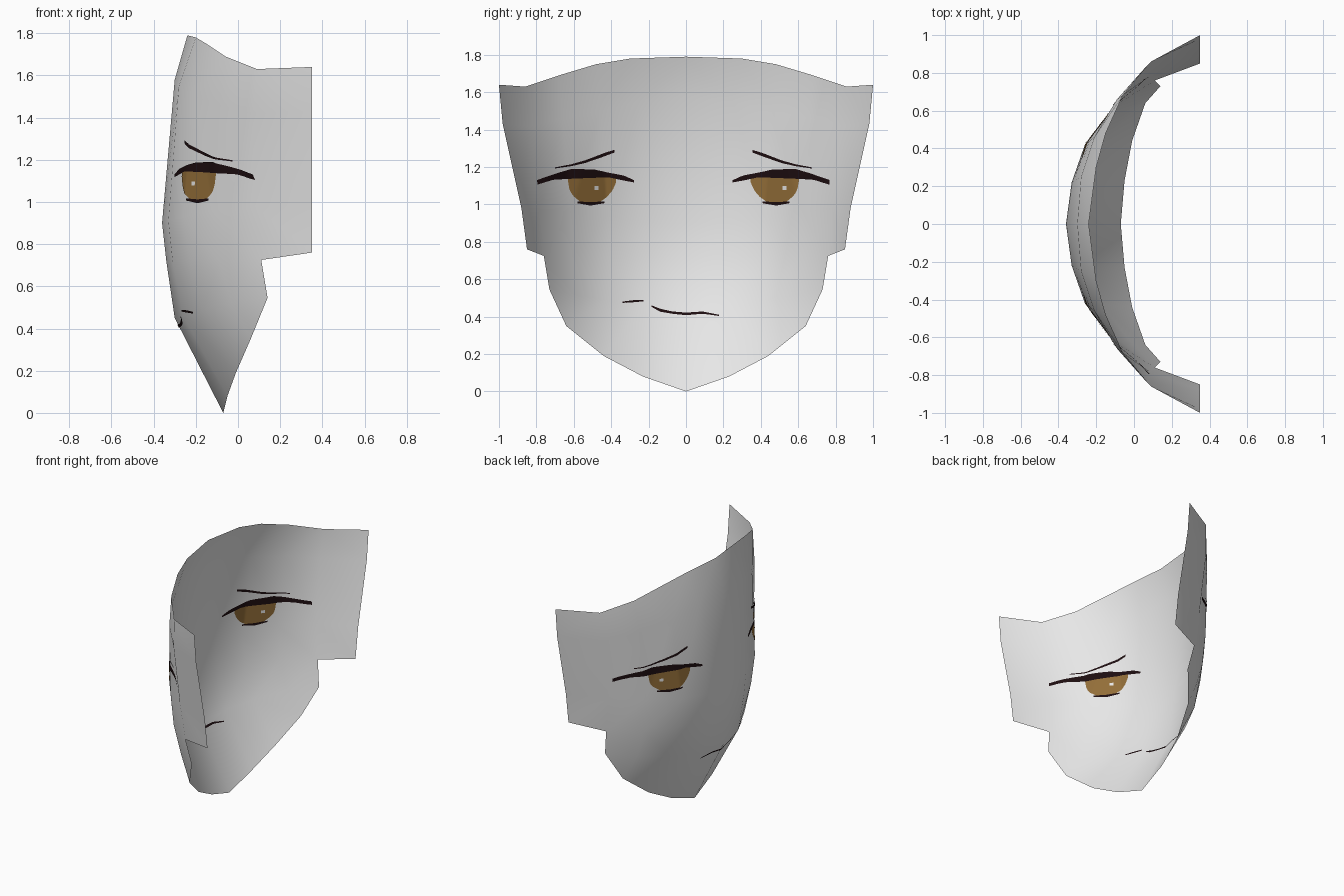
import bpy, bmesh
from mathutils import Vector
from mathutils.bvhtree import BVHTree

cube = bpy.data.objects.get("Cube")
if cube:
    bpy.data.objects.remove(cube)


def material(name, rgb):
    m = bpy.data.materials.new(name)
    m.use_nodes = True
    m.diffuse_color = (*rgb, 1)
    m.node_tree.nodes["Principled BSDF"].inputs["Base Color"].default_value = (*rgb, 1)
    return m


pale = material("pale grey", (0.8, 0.8, 0.8))
dark = material("dark brown", (0.012, 0.004, 0.005))
amber = material("amber", (0.29, 0.155, 0.04))
white = material("eye glint", (0.85, 0.85, 0.85))


def add_object(name, bm, mat):
    mesh = bpy.data.meshes.new(name)
    bm.to_mesh(mesh)
    mesh.materials.append(mat)
    mesh.shade_smooth()
    obj = bpy.data.objects.new(name, mesh)
    bpy.context.collection.objects.link(obj)
    return obj


# Half cross-sections of the face sheet, top to chin: (y, z, x) from the middle outwards
rows = [
    [(0, 1.79, -.24), (.3, 1.78, -.2), (.48, 1.75, -.15), (.68, 1.69, -.06), (.86, 1.63, .09), (1, 1.64, .35)],
    [(0, 1.58, -.3), (.25, 1.55, -.28), (.46, 1.5, -.21), (.66, 1.46, -.09), (.84, 1.42, .07), (.98, 1.43, .35)],
    [(0, .9, -.36), (.22, .91, -.33), (.42, .93, -.26), (.62, .96, -.11), (.78, .98, .08), (.88, .98, .35)],
    [(0, .72, -.34), (.22, .72, -.31), (.42, .72, -.23), (.61, .72, -.09), (.76, .725, .11), (.85, .76, .35)],
    [(0, .45, -.3), (.23, .46, -.26), (.43, .49, -.17), (.61, .52, -.03), (.73, .545, .14)],
    [(0, 0, -.07), (.23, .08, -.05), (.44, .19, -.01), (.64, .35, .06), (.73, .545, .14)],
]

# Face sheet
bm = bmesh.new()
for side in (1, -1):
    grid = [[bm.verts.new((x, side * y, z)) for y, z, x in row] for row in rows]
    for a, b in zip(grid, grid[1:]):
        for i in range(min(len(a), len(b)) - 1):
            quad = [a[i], b[i], b[i + 1], a[i + 1]]
            bm.faces.new(quad if side < 0 else quad[::-1])
bmesh.ops.remove_doubles(bm, verts=bm.verts, dist=0.001)
bmesh.ops.triangulate(bm, faces=bm.faces)
bm.normal_update()
for f in bm.faces:
    if f.normal.x > 0:
        f.normal_flip()
surface = BVHTree.FromBMesh(bm)
add_object("face_mask", bm, pale)
bm.free()


def level(points, v):
    """Height of a polyline at v."""
    for (a, za), (b, zb) in zip(points, points[1:]):
        if v <= b:
            return za + (zb - za) * (v - a) / (b - a)
    return points[-1][1]


def plate(name, mat, upper, lower, side=1, shift=0.0, lift=0.004, cols=32, bands=3):
    """Thin painted shape between two outlines, laid on both sides of the sheet."""
    bm = bmesh.new()
    start, end = upper[0][0], upper[-1][0]
    for face_dir in (1, -1):
        grid = []
        for i in range(cols + 1):
            v = start + (end - start) * i / cols
            hi, lo = level(upper, v), level(lower, v)
            column = []
            for j in range(bands + 1):
                origin = Vector((-2, side * v + shift, lo + (hi - lo) * j / bands))
                hit, normal, _, _ = surface.ray_cast(origin, Vector((1, 0, 0)))
                if normal.x * face_dir < 0:
                    normal = -normal
                column.append(bm.verts.new(hit + normal * lift))
            grid.append(column)
        for a, b in zip(grid, grid[1:]):
            for j in range(bands):
                f = bm.faces.new((a[j], b[j], b[j + 1], a[j + 1]))
                f.normal_update()
                if f.normal.x * face_dir < 0:
                    f.normal_flip()
    add_object(name, bm, mat)
    bm.free()


def stroke(name, points, widths, **kw):
    """Painted line of varying width."""
    plate(name, dark, [(v, z + w / 2) for (v, z), w in zip(points, widths)],
          [(v, z - w / 2) for (v, z), w in zip(points, widths)], bands=1, **kw)


# Eyes and brows, mirrored about a slightly shifted middle
for label, side, glint in (("left", 1, .545), ("right", -1, .468)):
    kw = dict(side=side, shift=-0.014)
    plate(label + "_iris", amber, [(.36, 1.15), (.62, 1.15)],
          [(.36, 1.12), (.38, 1.075), (.41, 1.04), (.45, 1.012), (.5, 1.005),
           (.55, 1.012), (.59, 1.045), (.61, 1.075), (.62, 1.13)],
          lift=0.003, bands=6, **kw)
    plate(label + "_upper_lash", dark,
          [(.265, 1.13), (.32, 1.155), (.4, 1.17), (.48, 1.187), (.6, 1.19), (.68, 1.167), (.785, 1.13)],
          [(.265, 1.118), (.32, 1.128), (.4, 1.145), (.5, 1.142), (.61, 1.137), (.7, 1.132), (.785, 1.105)],
          lift=0.005, **kw)
    stroke(label + "_lower_lash", [(.425, 1.012), (.5, 1.003), (.57, 1.012)], (.01, .018, .01), lift=0.005, **kw)
    stroke(label + "_brow", [(.37, 1.285), (.42, 1.268), (.53, 1.228), (.6, 1.21), (.69, 1.195)],
           (.014, .018, .014, .01, .006), **kw)
    plate(label + "_glint", white, [(glint - .011, 1.098), (glint + .011, 1.098)],
          [(glint - .011, 1.078), (glint + .011, 1.078)], lift=0.006, cols=2, bands=1, **kw)

# Mouth line and its short side crease
stroke("mouth", [(-.185, .455), (-.14, .433), (-.075, .42), (0, .413), (.09, .42), (.178, .405)],
       (.008, .016, .012, .014, .012, .006))
stroke("mouth_crease", [(-.34, .476), (-.28, .482), (-.23, .485)], (.008, .011, .008))
